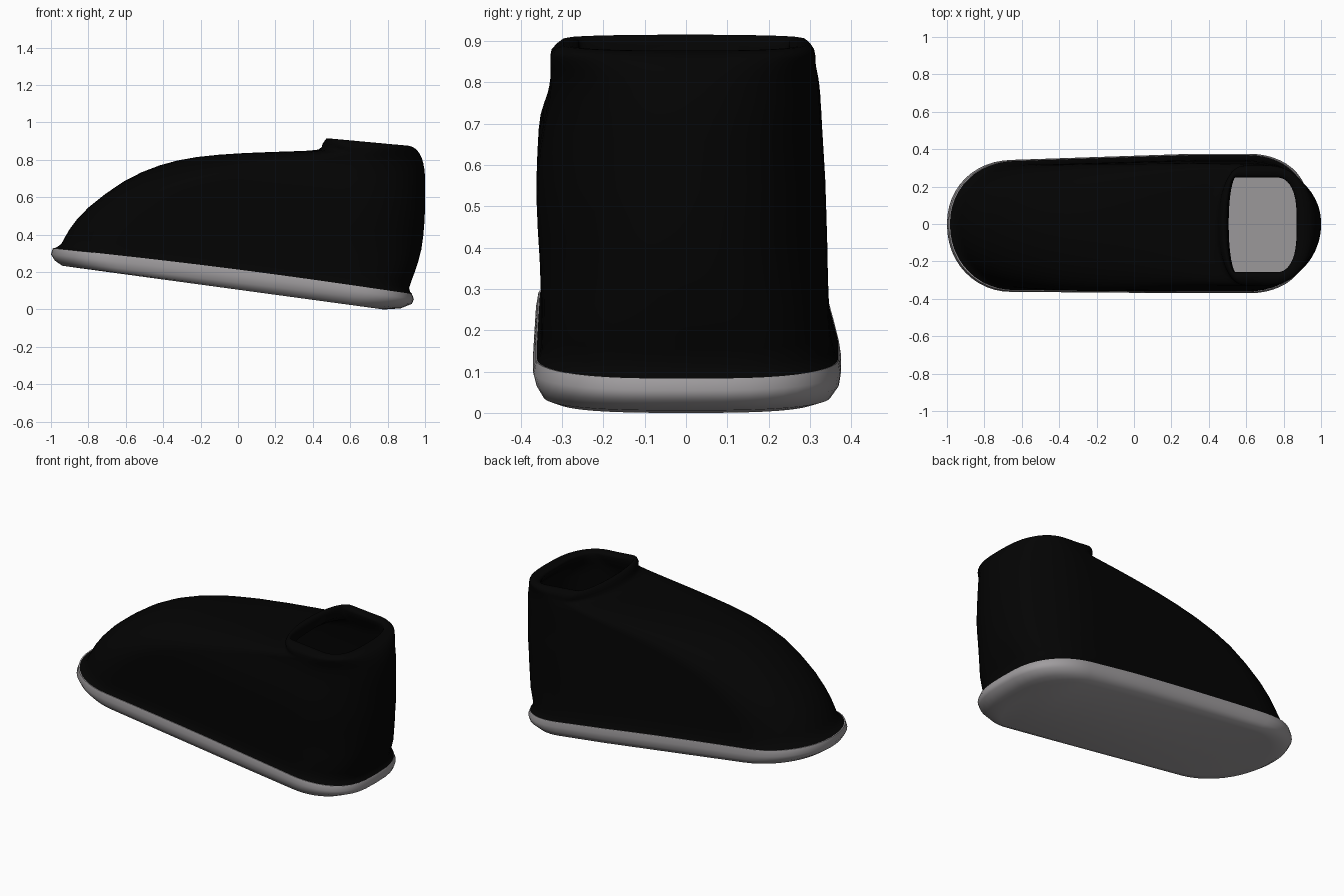
import bpy, bmesh, math


def material(name, rgb):
    m = bpy.data.materials.new(name)
    m.diffuse_color = (*rgb, 1)
    return m


black = material("black_fabric", (0.001, 0.001, 0.001))
grey = material("grey_rubber", (0.35, 0.335, 0.345))

CAP, SIDE = 12, 12          # points along each rounded end and each straight side
HALF = 2 * CAP + SIDE       # steps from the front tip to the back tip


def ring(xf, zf, xb, zb, wm, wp, cf, cb, bump=0.0):
    """Tilted rounded outline: front/back tips, half widths (-y, +y), cap lengths."""
    # the heel end is squarish at sole and collar, rounder where it bulges
    square = 0.66 + 0.29 * min(1, max(0, (xb - 0.94) / 0.05))
    path = []
    for i in range(CAP):
        a = math.pi / 2 * i / CAP
        path.append((xf + cf * (1 - math.cos(a)), math.sin(a) ** 0.95))
    for i in range(SIDE):
        path.append((xf + cf + (xb - cb - xf - cf) * i / SIDE, 1))
    for i in range(CAP + 1):
        a = math.pi / 2 * i / CAP
        s = math.cos(a) ** square if i < CAP else 0
        path.append((xb - cb + cb * math.sin(a), s))

    def point(x, s, w):
        t = (x - xf) / (xb - xf)
        z = zf + (zb - zf) * t + bump * math.sin(math.pi * t)
        return (x, s * w, z)

    def taper(x, low):      # the sides narrow towards the toe
        return low + (1 - low) * min(1, max(0, x + 0.7))

    lower = [point(x, -s, wm * taper(x, 0.98)) for x, s in path]
    upper = [point(x, s, wp * taper(x, 0.91)) for x, s in path]
    return lower + upper[-2:0:-1]


def refine(rings):
    """Smoothly add one ring midway between each pair."""
    rings = [tuple(r) + (0.0,) * (9 - len(r)) for r in rings]
    out = []
    for i in range(len(rings) - 1):
        p = rings[max(i - 1, 0)], rings[i], rings[i + 1], rings[min(i + 2, len(rings) - 1)]
        out.append(p[1])
        out.append(tuple((9 * (b + c) - a - d) / 16 for a, b, c, d in zip(*p)))
    return out + [rings[-1]]


def loft(name, rings, mat, cap_ends, angle):
    bm = bmesh.new()
    loops = [[bm.verts.new(p) for p in ring(*r)] for r in rings]
    n = len(loops[0])
    for a, b in zip(loops, loops[1:]):
        for i in range(n):
            j = (i + 1) % n
            bm.faces.new((a[i], a[j], b[j], b[i]))
    if cap_ends:            # close with strips across the width
        for l in (loops[0], loops[-1]):
            for i in range(HALF):
                vs = [l[i], l[i + 1], l[(n - i - 1) % n], l[(n - i) % n]]
                bm.faces.new(list(dict.fromkeys(vs)))
        bmesh.ops.recalc_face_normals(bm, faces=bm.faces)
    me = bpy.data.meshes.new(name)
    bm.to_mesh(me)
    bm.free()
    me.materials.append(mat)
    ob = bpy.data.objects.new(name, me)
    bpy.context.collection.objects.link(ob)
    for p in me.polygons:
        p.use_smooth = True
    me.set_sharp_from_angle(angle=math.radians(angle))
    return ob


# Sole: bottom edge, rounded rim, top edge
loft("sole", [
    (-0.87, 0.224, 0.78, 0.000, 0.31, 0.31, 0.28, 0.18),
    (-0.94, 0.234, 0.87, 0.006, 0.345, 0.35, 0.32, 0.26),
    (-0.98, 0.262, 0.93, 0.030, 0.362, 0.37, 0.34, 0.31),
    (-1.00, 0.295, 0.94, 0.055, 0.37, 0.375, 0.34, 0.32, 0.008),
    (-0.99, 0.328, 0.93, 0.083, 0.364, 0.37, 0.34, 0.32, 0.012),
], grey, True, 50)

# Upper: from the sole edge up over the toe to the collar, then down inside
loft("upper", refine([
    (-0.985, 0.327, 0.93, 0.083, 0.360, 0.368, 0.34, 0.32, 0.012),
    (-0.945, 0.350, 0.915, 0.115, 0.350, 0.355, 0.33, 0.32, 0.012),
    (-0.90, 0.43, 0.945, 0.20, 0.350, 0.345, 0.32, 0.35),
    (-0.80, 0.545, 0.98, 0.32, 0.354, 0.342, 0.31, 0.39),
    (-0.61, 0.685, 0.997, 0.47, 0.362, 0.337, 0.33, 0.40),
    (-0.42, 0.770, 1.00, 0.60, 0.354, 0.330, 0.40, 0.40),
    (-0.22, 0.815, 1.00, 0.71, 0.335, 0.325, 0.48, 0.38),
    (0.03, 0.836, 0.99, 0.785, 0.328, 0.320, 0.47, 0.34),
    (0.30, 0.846, 0.975, 0.825, 0.328, 0.315, 0.32, 0.29),
    (0.43, 0.855, 0.96, 0.848, 0.328, 0.313, 0.18, 0.25),
    (0.452, 0.885, 0.94, 0.865, 0.325, 0.310, 0.13, 0.21),
    (0.472, 0.913, 0.91, 0.876, 0.297, 0.288, 0.09, 0.16),
    (0.49, 0.911, 0.885, 0.874, 0.268, 0.260, 0.06, 0.12),
    (0.50, 0.890, 0.87, 0.858, 0.257, 0.248, 0.04, 0.10),
    (0.46, 0.820, 0.91, 0.800, 0.280, 0.275, 0.10, 0.20),
    (0.05, 0.800, 0.96, 0.720, 0.300, 0.295, 0.45, 0.32),
    (-0.57, 0.660, 0.97, 0.450, 0.335, 0.315, 0.33, 0.38),
    (-0.90, 0.350, 0.89, 0.110, 0.325, 0.325, 0.33, 0.31),
]), black, False, 60)
